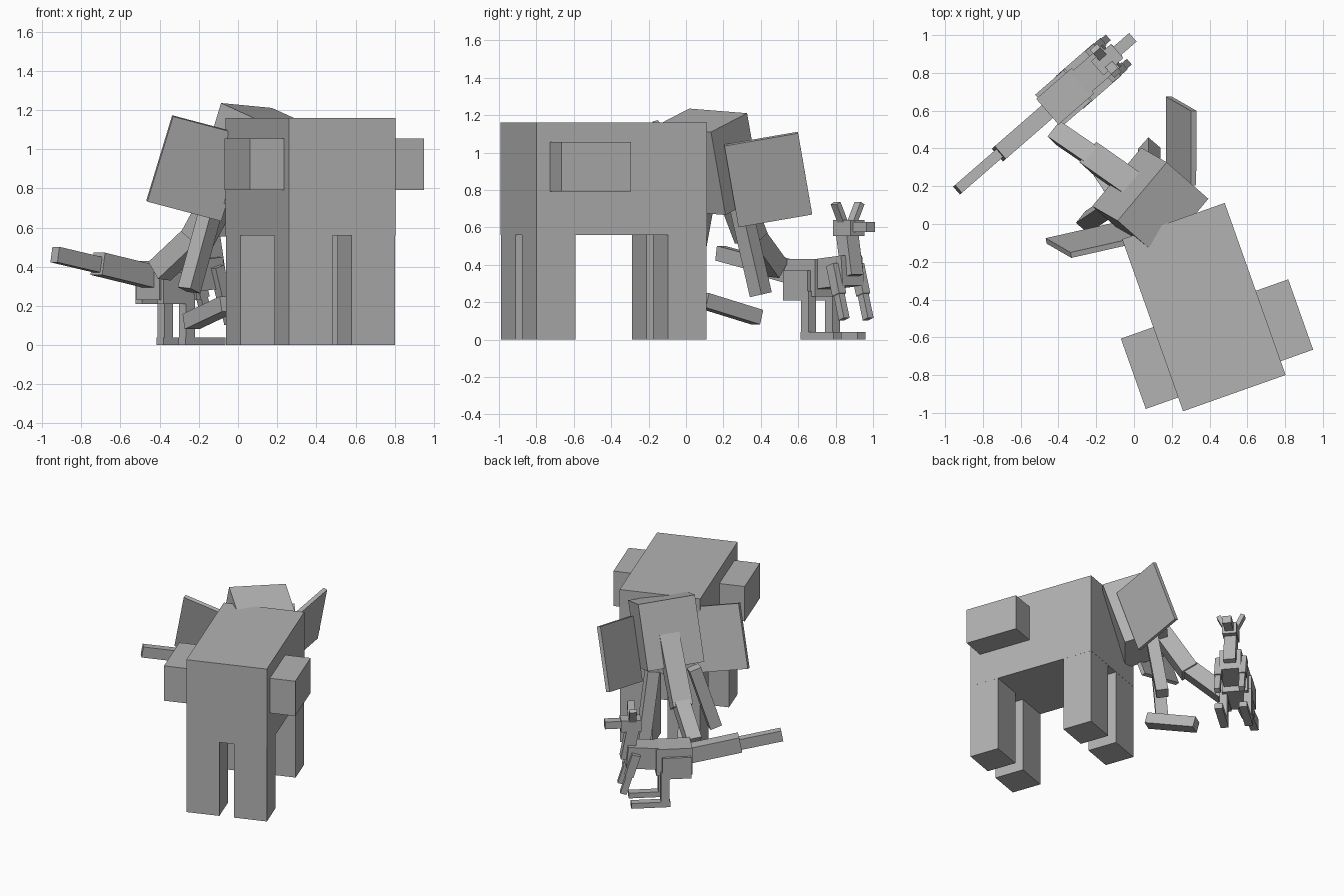
import bpy, math
from mathutils import Vector, Matrix

if "Cube" in bpy.data.objects:
    bpy.data.objects.remove(bpy.data.objects["Cube"])

grey = bpy.data.materials.new("grey")
grey.diffuse_color = (0.45, 0.45, 0.45, 1)
grey.use_nodes = True
grey.node_tree.nodes["Principled BSDF"].inputs["Base Color"].default_value = grey.diffuse_color


def box(name, center, size, axes=None, frame=None):
    """Box with given size along three unit axes, placed inside an optional frame."""
    ax = [Vector(a).normalized() for a in (axes or ((1, 0, 0), (0, 1, 0), (0, 0, 1)))]
    ax[1] = (ax[1] - ax[0] * ax[1].dot(ax[0])).normalized()
    ax[2] = ax[0].cross(ax[1])
    bpy.ops.mesh.primitive_cube_add(size=1)
    o = bpy.context.object
    o.name = name
    m = Matrix.Translation(center) @ Matrix(ax).transposed().to_4x4() @ Matrix.Diagonal((*size, 1))
    o.data.transform(frame @ m if frame else m)
    o.data.materials.append(grey)
    return o


def span(name, lo, hi, frame=None):
    """Upright box between two opposite corners."""
    lo, hi = Vector(lo), Vector(hi)
    return box(name, (lo + hi) / 2, hi - lo, frame=frame)


def bar(name, a, b, width, thick, side, frame=None):
    """Box running from a to b, its width lying along side."""
    a, b = Vector(a), Vector(b)
    return box(name, (a + b) / 2, ((b - a).length, width, thick), (b - a, side, (0, 0, 1)), frame)


# Elephant body, legs and side packs
E = Matrix.Translation((0.37, -0.44, 0)) @ Matrix.Rotation(math.radians(19.5), 4, 'Z')
span("elephant_body", (-0.288, -0.483, 0.56), (0.288, 0.483, 1.16), E)
for s, n in ((-1, "left"), (1, "right")):
    for t, m in ((-1, "rear"), (1, "front")):
        box(f"elephant_{m}_{n}_leg", (s * 0.17, t * 0.372, 0.28), (0.235, 0.22, 0.56), frame=E)
    box(f"side_pack_{n}", (s * 0.345, -0.208, 0.923), (0.25, 0.395, 0.265), frame=E)

# Elephant head, turned and tilted
W = Vector((0.26, 0.31, -0.025)).normalized()
D = Vector((0.215, -0.2, -0.1)).normalized()
H = -D.cross(W).normalized()
if H.z > 0:
    H = -H
top_left = Vector((-0.084, 0.02, 1.235))
box("elephant_head", top_left + W * 0.203 + D * 0.155 + H * 0.235, (0.405, 0.31, 0.47), (W, D, H))


# Ears: flat plates hung from an outer upper corner
def ear(name, corner, inward, back):
    w = Vector(inward).normalized()
    n = Vector(back).normalized()
    c = Vector(corner) + w * 0.2 + H * 0.23 + n * 0.015
    box(name, c, (0.46, 0.4, 0.03), (H, w, n))


ear("elephant_right_ear", (0.33, 0.60, 1.10), (0, -0.987, -0.157), (-0.955, -0.047, 0.293))
ear("elephant_left_ear", (-0.33, -0.18, 1.17), (0.94, 0.217, -0.267), (-0.164, 0.966, 0.207))

# Trunk in two segments
n1 = Vector((-0.62, 0.56, 0.54)).normalized()
n2 = Vector((-0.445, 0.433, 0.782)).normalized()
bar("trunk_upper", Vector((-0.01, 0.217, 1.01)) - n1 * 0.06,
    Vector((-0.245, 0.382, 0.575)) - n1 * 0.06, 0.14, 0.12, W)
bar("trunk_lower", Vector((-0.21, 0.358, 0.623)) - n2 * 0.055,
    Vector((-0.425, 0.505, 0.42)) - n2 * 0.055, 0.105, 0.11, W)

# Tusks and the low bar beneath the head
bar("left_tusk", (-0.13, 0.09, 0.72), (-0.25, 0.01, 0.28), 0.085, 0.085, W)
bar("right_tusk", (0.08, 0.29, 0.72), (0.08, 0.40, 0.24), 0.085, 0.085, W)
bar("low_bar", (-0.05, 0.09, 0.21), (-0.24, 0.38, 0.12), 0.09, 0.08, (1, 0.65, 0))

# Kangaroo: local x is forward, local y is left
K = Matrix.Translation((-0.24, 0.785, 0)) @ Matrix.Rotation(math.radians(41), 4, 'Z')
Y = (0, 1, 0)
span("kangaroo_hips", (-0.29, -0.09, 0.23), (-0.04, 0.09, 0.43), K)
bar("kangaroo_chest", (-0.06, 0, 0.35), (0.16, 0, 0.37), 0.15, 0.16, Y, K)
bar("kangaroo_neck", (0.16, 0, 0.34), (0.11, 0, 0.60), 0.085, 0.085, Y, K)
span("kangaroo_head", (0.06, -0.05, 0.555), (0.20, 0.05, 0.64), K)
span("kangaroo_muzzle", (0.18, -0.03, 0.575), (0.31, 0.03, 0.63), K)
bar("tail_base", (-0.25, 0, 0.345), (-0.63, 0, 0.415), 0.09, 0.115, Y, K)
bar("tail_tip", (-0.60, 0, 0.405), (-0.92, 0, 0.462), 0.055, 0.08, Y, K)
for s, n in ((-1, "right"), (1, "left")):
    bar(f"kangaroo_{n}_ear", (0.12, s * 0.035, 0.63), (0.12, s * 0.085, 0.73), 0.05, 0.03, (1, 0, 0), K)
    bar(f"kangaroo_{n}_upper_arm", (0.10, s * 0.085, 0.40), (0.15, s * 0.085, 0.24), 0.05, 0.06, Y, K)
    bar(f"kangaroo_{n}_forearm", (0.14, s * 0.085, 0.27), (0.19, s * 0.085, 0.11), 0.04, 0.045, Y, K)
    span(f"kangaroo_{n}_thigh", (-0.28, s * 0.085 - 0.025, 0.21), (-0.08, s * 0.085 + 0.025, 0.37), K)
    span(f"kangaroo_{n}_shin", (-0.13, s * 0.085 - 0.027, 0.03), (-0.07, s * 0.085 + 0.027, 0.26), K)
    span(f"kangaroo_{n}_foot", (-0.135, s * 0.085 - 0.028, 0), (0.135, s * 0.085 + 0.028, 0.04), K)
